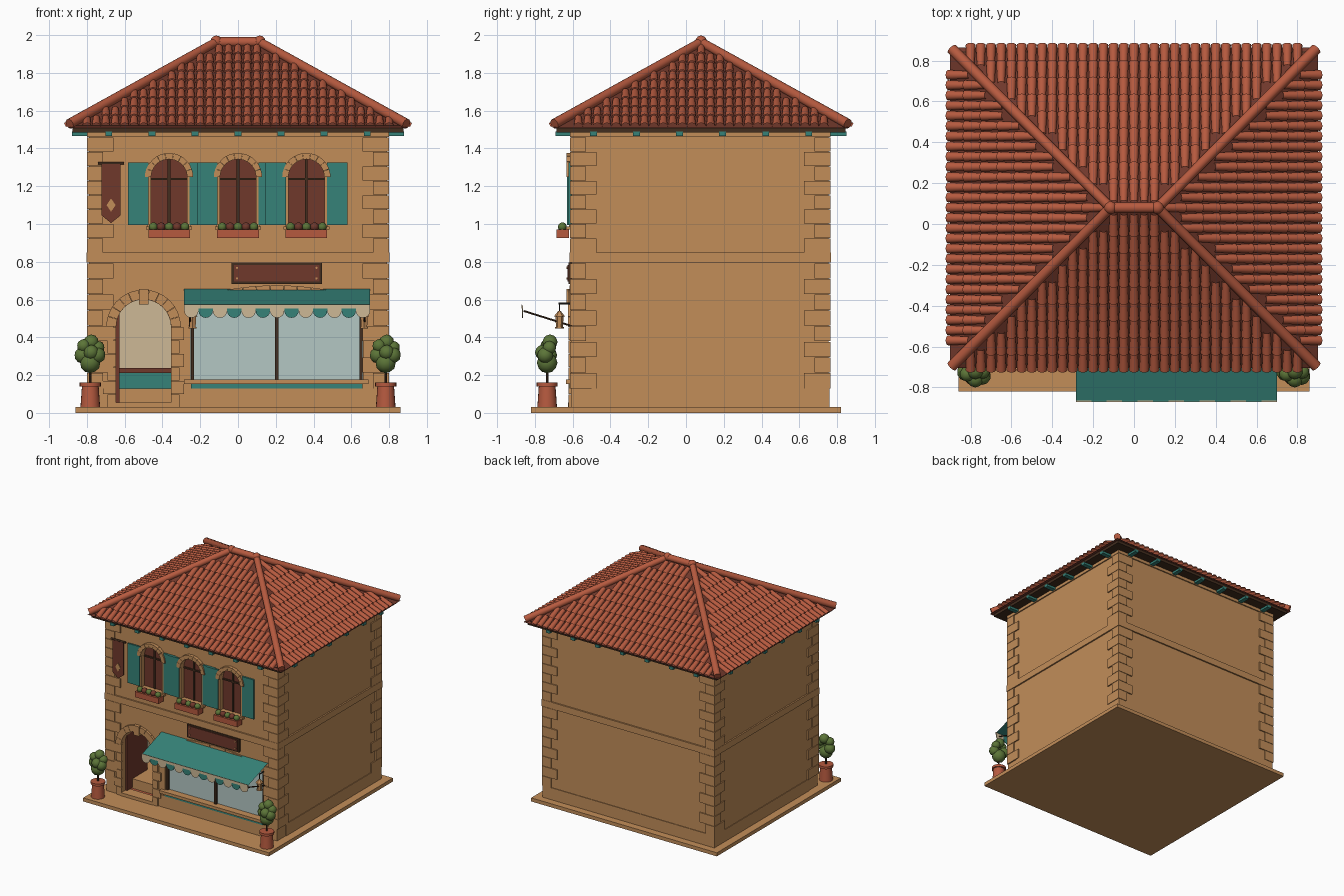
import bpy, bmesh, math
from math import pi, sin, cos
from mathutils import Matrix, Vector

if "Cube" in bpy.data.objects:
    bpy.data.objects.remove(bpy.data.objects["Cube"])


def material(name, *rgb):
    lin = [((c / 255 + 0.055) / 1.055) ** 2.4 for c in rgb] + [1]
    m = bpy.data.materials.new(name)
    m.use_nodes = True
    m.diffuse_color = lin
    m.node_tree.nodes["Principled BSDF"].inputs["Base Color"].default_value = lin
    return m


TAN = material("ochre_plaster", 194, 141, 89)
TILE = material("terracotta", 182, 90, 63)
RUST = material("red_brown", 112, 56, 43)
WOOD = material("dark_wood", 66, 45, 30)
TEAL = material("teal_paint", 54, 130, 120)
GLASS = material("pale_glass", 180, 199, 195)
CREAM = material("cream", 205, 184, 150)
LEAF = material("leaf_green", 92, 117, 56)
IRON = material("iron", 44, 40, 38)


def finish(bm, name, *mats, smooth=False):
    bmesh.ops.recalc_face_normals(bm, faces=bm.faces)
    me = bpy.data.meshes.new(name)
    bm.to_mesh(me)
    bm.free()
    ob = bpy.data.objects.new(name, me)
    bpy.context.collection.objects.link(ob)
    for m in mats:
        me.materials.append(m)
    if smooth:
        me.shade_smooth()
        me.set_sharp_from_angle(angle=math.radians(40))
    return ob


def box(bm, x0, x1, y0, y1, z0, z1):
    mid = Matrix.Translation(((x0 + x1) / 2, (y0 + y1) / 2, (z0 + z1) / 2))
    bmesh.ops.create_cube(bm, size=1, matrix=mid @ Matrix.Diagonal((x1 - x0, y1 - y0, z1 - z0, 1)))


def prism(bm, pts, y0, y1):
    """Extrude an x-z outline along y."""
    a, b = [[bm.verts.new((x, y, z)) for x, z in pts] for y in (y0, y1)]
    bm.faces.new(a)
    bm.faces.new(b[::-1])
    for i in range(len(a)):
        bm.faces.new((a[i - 1], b[i - 1], b[i], a[i]))


def rod(bm, p, q, r, r2=None, seg=12):
    p, q = Vector(p), Vector(q)
    turn = (q - p).to_track_quat("Z", "Y").to_matrix().to_4x4()
    bmesh.ops.create_cone(bm, cap_ends=True, segments=seg, radius1=r, radius2=r if r2 is None else r2,
                          depth=(q - p).length, matrix=Matrix.Translation((p + q) / 2) @ turn)


def ball(bm, x, y, z, r):
    bmesh.ops.create_icosphere(bm, subdivisions=2, radius=r, matrix=Matrix.Translation((x, y, z)))


def single(name, mat, *dims):
    bm = bmesh.new()
    box(bm, *dims)
    return finish(bm, name, mat)


def arc(cx, cz, r, a0, a1, n):
    steps = [a0 + (a1 - a0) * i / n for i in range(n + 1)]
    return [(cx + r * cos(a), cz + r * sin(a)) for a in steps]


def arch(cx, cz, r, h, z0):
    top = arc(cx, cz, r, pi / 2 - h, pi / 2 + h, 16)
    return top + [(top[-1][0], z0), (top[0][0], z0)]


def voussoirs(bm, cx, cz, r0, r1, h, n, y0, y1):
    for i in range(n):
        a = pi / 2 - h + 2 * h * i / n
        b = a + 2 * h / n * 0.97
        prism(bm, arc(cx, cz, r0, a, b, 2) + arc(cx, cz, r1, b, a, 2), y0, y1)


FRONT, BACK, SIDE, MID = -0.605, 0.755, 0.79, 0.08
WINDOWS = (-0.365, 0, 0.362)
DOOR = (-0.5, 0.455, 0.145, pi / 2)
SHOP = (0.205, -0.803, 1.448, 0.32)

# Walls with the shop room, doorway and window openings cut out
walls = single("walls", TAN, -SIDE, SIDE, FRONT, BACK, 0.03, 1.49)
walls.data.materials.append(CREAM)
walls.data.materials.append(TILE)
cuts = [(arch(*DOOR, 0.05), -0.5), (arch(*SHOP, 0.17), -0.565)]
cuts += [(arch(x, 1.248, 0.095, pi / 2, 0.985), -0.57) for x in WINDOWS]
room = [(-0.72, 0.05), (0.72, 0.05), (0.72, 0.78), (-0.72, 0.78)]
for pts, depth in [(room, 0.3)] + cuts:
    bm = bmesh.new()
    prism(bm, pts, -0.53 if pts is room else -0.7, depth)
    cutter = finish(bm, "cutter")
    cutter.hide_render = True
    mod = walls.modifiers.new("opening", "BOOLEAN")
    mod.object, mod.solver = cutter, "EXACT"
    bpy.context.view_layer.objects.active = walls
    bpy.ops.object.modifier_apply(modifier=mod.name)
    bpy.data.objects.remove(cutter)
for f in walls.data.polygons:
    c = f.center
    if abs(c.x) < 0.73 and -0.54 < c.y < 0.4 and 0.04 < c.z < 0.79:
        f.material_index = 2 if f.normal.z > 0.5 else 1

# Ground slab, plinth, belt course and cornice
single("ground_slab", TAN, -0.86, 0.86, -0.82, 0.82, 0, 0.03)
bm = bmesh.new()
for z0, z1, out in ((0.795, 0.85, 0.012), (1.46, 1.485, 0.01)):
    box(bm, -SIDE - out, SIDE + out, FRONT - out, BACK + out, z0, z1)
for x0, x1 in ((-SIDE, -0.66), (-0.34, SIDE)):
    box(bm, x0, x1, FRONT - 0.005, FRONT + 0.02, 0.03, 0.13)
box(bm, -SIDE - 0.005, SIDE + 0.005, -0.5, BACK + 0.005, 0.03, 0.13)
finish(bm, "wall_bands", TAN)

# Corner stones, long and short in turn
bm = bmesh.new()
for base, top in ((0.13, 0.795), (0.85, 1.46)):
    step = (top - base) / 8
    for i in range(8):
        wx, wy = (0.14, 0.085) if i % 2 else (0.085, 0.14)
        for sx in (-1, 1):
            for sy in (-1, 1):
                xs = sorted((sx * (SIDE + 0.01), sx * (SIDE + 0.01 - wx)))
                edge = FRONT - 0.01 if sy < 0 else BACK + 0.01
                ys = sorted((edge, edge - sy * wy))
                box(bm, *xs, *ys, base + i * step, base + (i + 1) * step - 0.003)
finish(bm, "corner_stones", TAN)

# Eaves board and rafter tails
single("eaves_board", WOOD, -0.875, 0.875, MID - 0.765, MID + 0.765, 1.485, 1.522)
bm = bmesh.new()
for i in range(-3, 4):
    for y0, y1 in ((MID - 0.77, FRONT), (BACK, MID + 0.77)):
        box(bm, i * 0.228 - 0.018, i * 0.228 + 0.018, y0, y1, 1.467, 1.49)
    if i < 3:
        y = MID + (i + 0.5) * 0.228
        for x0, x1 in ((-0.88, -SIDE), (SIDE, 0.88)):
            box(bm, x0, x1, y - 0.018, y + 0.018, 1.467, 1.49)
finish(bm, "rafter_tails", TEAL)

# Hipped roof deck
HALF, RUN, EAVE, RIDGE = 0.9, 0.785, 1.508, 1.952
bm = bmesh.new()
c = [bm.verts.new((x * HALF, MID + y * RUN, EAVE)) for x, y in ((-1, -1), (1, -1), (1, 1), (-1, 1))]
l, r = [bm.verts.new((s * (HALF - RUN), MID, RIDGE)) for s in (-1, 1)]
for f in ((c[0], c[1], r, l), (c[1], c[2], r), (c[2], c[3], l, r), (c[3], c[0], l), c):
    bm.faces.new(f)
finish(bm, "roof_deck", RUST)

# Barrel tiles laid in rows on the four slopes
bm = bmesh.new()
slope = math.atan((RIDGE - EAVE) / RUN)
ROW = 0.083
for k in range(4):
    dist, half = (HALF, RUN) if k % 2 else (RUN, HALF)
    place = (Matrix.Translation((0, MID, 0)) @ Matrix.Rotation(k * pi / 2, 4, "Z")
             @ Matrix.Translation((0, -dist, EAVE)) @ Matrix.Rotation(slope, 4, "X"))
    for i in range(9):
        for j in range(-18, 19):
            u = j * 0.05
            if abs(u) + 0.015 > half - (i + 1) * ROW:
                continue
            v = i * ROW / cos(slope)
            rings = []
            for y, lift, rad in ((v - 0.006, 0.01, 0.024), (v + 0.108, 0, 0.018)):
                pts = arc(u, lift, rad, 0, pi, 8)
                rings.append([bm.verts.new(place @ Vector((x, y, z))) for x, z in pts])
            for a in range(8):
                bm.faces.new((rings[0][a], rings[0][a + 1], rings[1][a + 1], rings[1][a]))
finish(bm, "roof_tiles", TILE, smooth=True)

# Hip and ridge caps
bm = bmesh.new()
top = HALF - RUN
rod(bm, (-top, MID, 1.963), (top, MID, 1.963), 0.026, seg=16)
for sx in (-1, 1):
    ball(bm, sx * top, MID, 1.966, 0.032)
    for sy in (-1, 1):
        rod(bm, (sx * 0.892, MID + sy * 0.777, 1.53), (sx * top, MID, 1.963), 0.027, 0.024, 16)
finish(bm, "ridge_caps", TILE, smooth=True)

# Upper windows: stone arch, pane, bars, sill, flower box and shutters
stone, pane, bars, boxes = [bmesh.new() for _ in range(4)]
shutters, plants, blooms = [bmesh.new() for _ in range(3)]
for x in WINDOWS:
    voussoirs(stone, x, 1.248, 0.095, 0.128, pi / 2, 9, FRONT - 0.028, FRONT + 0.01)
    for s in (-1, 1):
        xs = sorted((x + s * 0.095, x + s * 0.113))
        box(stone, *xs, FRONT - 0.015, FRONT + 0.01, 0.985, 1.248)
        xs = sorted((x + s * 0.108, x + s * 0.217))
        box(shutters, *xs, FRONT - 0.02 + s * 0.004, FRONT - 0.006 + s * 0.004, 0.995, 1.325)
    box(stone, x - 0.122, x + 0.122, FRONT - 0.03, FRONT + 0.02, 0.97, 0.987)
    prism(pane, arch(x, 1.248, 0.097, pi / 2, 0.985), -0.578, -0.568)
    box(bars, x - 0.007, x + 0.007, -0.588, -0.575, 0.985, 1.342)
    box(bars, x - 0.095, x + 0.095, -0.588, -0.575, 1.232, 1.244)
    box(boxes, x - 0.11, x + 0.11, -0.685, -0.62, 0.925, 0.972)
    for i in range(5):
        ball(blooms if i % 2 else plants, x + (i - 2) * 0.042, -0.655, 0.985, 0.024)
finish(stone, "window_stones", TAN)
finish(pane, "window_panes", RUST)
finish(bars, "window_bars", WOOD)
finish(boxes, "flower_boxes", TILE)
finish(shutters, "shutters", TEAL)
finish(plants, "box_plants", LEAF, smooth=True)
finish(blooms, "box_flowers", RUST, smooth=True)

# Doorway stones, step, open door and counter
bm = bmesh.new()
voussoirs(bm, *DOOR[:3], 0.197, DOOR[3], 11, FRONT - 0.02, FRONT + 0.01)
box(bm, -0.525, -0.475, FRONT - 0.028, FRONT + 0.01, 0.575, 0.655)
for i in range(6):
    w = 0.215 if i % 2 else 0.19
    for s in (-1, 1):
        xs = sorted((DOOR[0] + s * 0.145, DOOR[0] + s * w))
        box(bm, *xs, FRONT - 0.016, FRONT + 0.01, 0.03 + i * 0.071, 0.098 + i * 0.071)
box(bm, -0.645, -0.355, FRONT - 0.02, -0.53, 0.03, 0.056)
finish(bm, "doorway_stones", TAN)
single("open_door", RUST, -0.645, -0.628, -0.57, -0.3, 0.055, 0.56)
single("counter", TEAL, -0.7, 0.1, 0.02, 0.2, 0.05, 0.21)
single("counter_top", RUST, -0.71, 0.12, 0, 0.21, 0.21, 0.238)

# Shop window
bm = bmesh.new()
prism(bm, arch(*SHOP, 0.17), -0.575, -0.564)
finish(bm, "shop_glass", GLASS)
bm = bmesh.new()
for x in (-0.241, 0.205, 0.651):
    box(bm, x - 0.009, x + 0.009, -0.595, -0.57, 0.17, 0.575)
finish(bm, "shop_window_frame", WOOD)
bm = bmesh.new()
voussoirs(bm, *SHOP[:3], 1.478, SHOP[3], 13, FRONT - 0.012, FRONT + 0.01)
box(bm, -0.285, 0.69, FRONT - 0.03, FRONT + 0.03, 0.152, 0.176)
finish(bm, "shop_window_stones", TAN)
single("shop_panel", TEAL, -0.25, 0.66, FRONT - 0.012, FRONT + 0.01, 0.13, 0.152)

# Awning with scalloped edge and struts
A0, A1, LIP = -0.285, 0.7, -0.868
bm = bmesh.new()
corners = [(A0, FRONT, 0.655), (A1, FRONT, 0.655), (A1, LIP, 0.566), (A0, LIP, 0.566)]
bm.faces.new([bm.verts.new(p) for p in corners])
bmesh.ops.solidify(bm, geom=bm.faces[:], thickness=0.006)
finish(bm, "awning_sheet", TEAL)
scallops = [bmesh.new(), bmesh.new()]
w = (A1 - A0) / 13
for i in range(13):
    x = A0 + (i + 0.5) * w
    prism(scallops[i % 2], [(x + w / 2, 0.568), (x - w / 2, 0.568)] + arc(x, 0.541, w / 2, pi, 2 * pi, 8), LIP, LIP + 0.005)
finish(scallops[0], "cream_scallops", CREAM)
finish(scallops[1], "teal_scallops", TEAL)
single("awning_edge", CREAM, A0, A1, LIP - 0.003, LIP, 0.552, 0.574)
bm = bmesh.new()
for x in (A0 + 0.03, A1 - 0.03):
    rod(bm, (x, FRONT, 0.46), (x, LIP + 0.008, 0.54), 0.005, seg=8)
finish(bm, "awning_struts", WOOD)

# Lanterns on brackets
bm, arm = bmesh.new(), bmesh.new()
for x in (-0.24, 0.668):
    rod(bm, (x, -0.67, 0.455), (x, -0.67, 0.51), 0.018, 0.022, 6)
    rod(bm, (x, -0.67, 0.51), (x, -0.67, 0.54), 0.03, 0.006, 6)
    rod(bm, (x, -0.67, 0.447), (x, -0.67, 0.455), 0.024, seg=6)
    rod(arm, (x, -0.675, 0.58), (x, FRONT, 0.58), 0.005, seg=8)
    rod(arm, (x, -0.67, 0.54), (x, -0.67, 0.58), 0.003, seg=8)
finish(bm, "lanterns", TAN)
finish(arm, "lantern_brackets", IRON)

# Blank sign board
single("sign_frame", WOOD, -0.035, 0.445, FRONT - 0.018, FRONT, 0.683, 0.797)
single("sign_board", RUST, -0.022, 0.432, FRONT - 0.023, FRONT - 0.015, 0.696, 0.784)
bm = bmesh.new()
for x in (-0.005, 0.415):
    for z in (0.712, 0.768):
        rod(bm, (x, FRONT - 0.028, z), (x, FRONT - 0.02, z), 0.006, seg=8)
finish(bm, "sign_studs", TAN)

# Hanging banner
X = -0.672
bm = bmesh.new()
prism(bm, [(X - 0.05, 1.32), (X + 0.05, 1.32), (X + 0.05, 1.045), (X, 1.005), (X - 0.05, 1.045)], -0.626, -0.619)
finish(bm, "banner", RUST)
bm = bmesh.new()
prism(bm, [(X, 1.135), (X + 0.024, 1.1), (X, 1.065), (X - 0.024, 1.1)], -0.63, -0.625)
finish(bm, "banner_diamond", TAN)
bm = bmesh.new()
rod(bm, (X - 0.068, -0.622, 1.322), (X + 0.068, -0.622, 1.322), 0.007)
finish(bm, "banner_rod", WOOD)

# Potted shrubs either side of the front
pots, stems, shrubs = [bmesh.new() for _ in range(3)]
for s in (-1, 1):
    x, y = s * 0.782, -0.735
    rod(pots, (x, y, 0.03), (x, y, 0.145), 0.052, 0.044, 20)
    rod(pots, (x, y, 0.14), (x, y, 0.16), 0.056, seg=20)
    rod(stems, (x, y, 0.15), (x, y, 0.26), 0.006, seg=8)
    for dx, dy, z, rad in ((0, 0, 0.265, 0.055), (-0.042, 0.01, 0.305, 0.043), (0.038, -0.01, 0.305, 0.043),
                           (0.005, -0.025, 0.32, 0.04), (-0.035, 0, 0.355, 0.036),
                           (0.04, 0.012, 0.345, 0.036), (0.005, 0.015, 0.375, 0.04)):
        ball(shrubs, x + dx, y + dy, z, rad)
finish(pots, "plant_pots", TILE, smooth=True)
finish(stems, "shrub_stems", WOOD)
finish(shrubs, "shrubs", LEAF, smooth=True)
